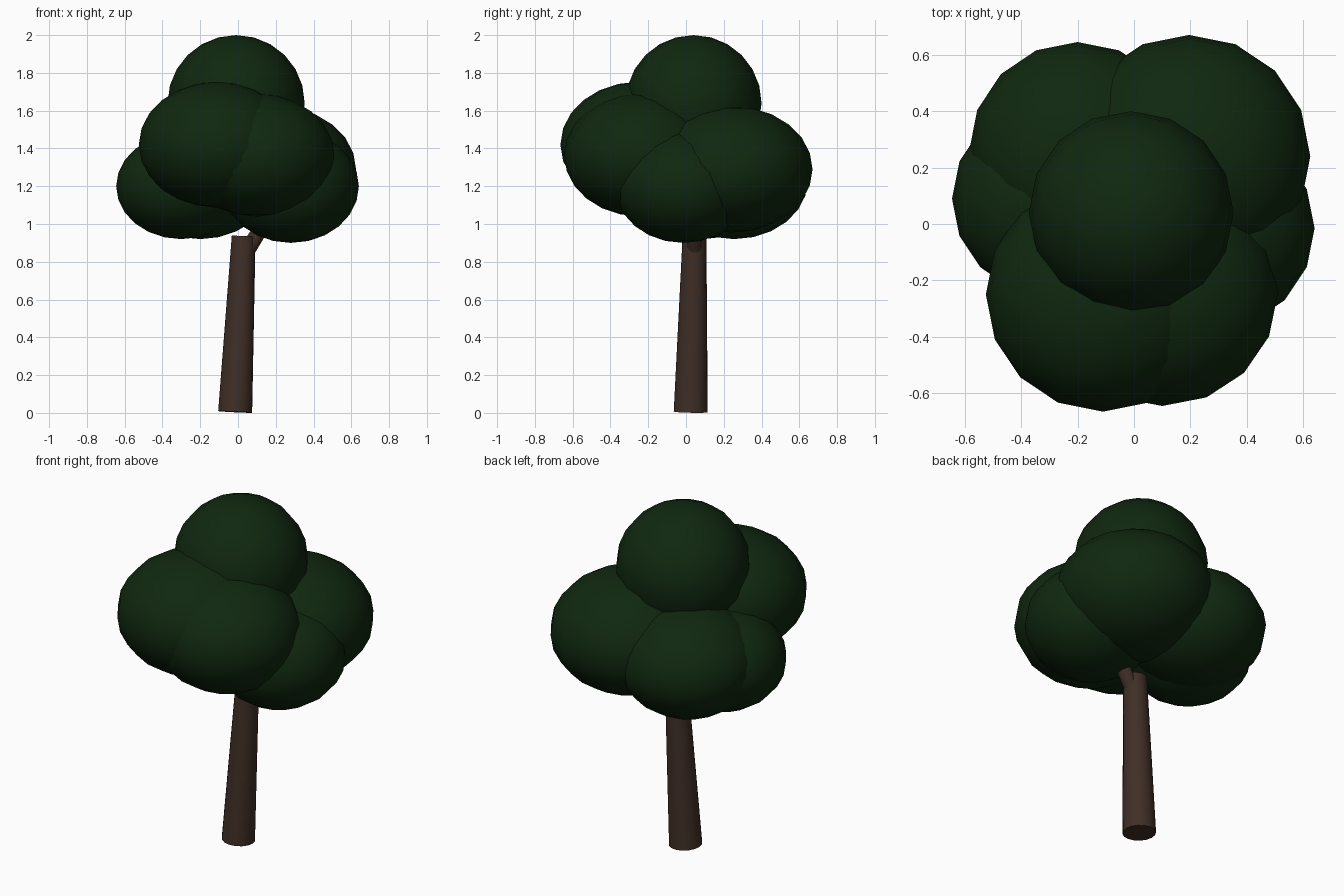
import bpy
from mathutils import Vector

cube = bpy.data.objects.get("Cube")
if cube:
    bpy.data.objects.remove(cube, do_unlink=True)


def make_material(name, rgb):
    mat = bpy.data.materials.new(name)
    mat.use_nodes = True
    colour = (*rgb, 1)
    mat.diffuse_color = colour
    bsdf = mat.node_tree.nodes["Principled BSDF"]
    bsdf.inputs["Base Color"].default_value = colour
    bsdf.inputs["Roughness"].default_value = 0.9
    return mat


leaf_green = make_material("leaf green", (0.005, 0.021, 0.005))
bark_brown = make_material("bark brown", (0.05, 0.028, 0.019))


def finish(name, mat):
    obj = bpy.context.object
    obj.name = name
    obj.data.materials.append(mat)
    bpy.ops.object.shade_smooth_by_angle()
    return obj


def clump(name, centre, size):
    """Squashed ball of foliage."""
    bpy.ops.mesh.primitive_uv_sphere_add(
        segments=16, ring_count=12, radius=1, location=centre)
    bpy.context.object.scale = size
    bpy.ops.object.transform_apply(location=False, rotation=False, scale=True)
    finish(name, leaf_green)


def limb(name, start, end, r_start, r_end):
    """Tapered round limb between two points."""
    start, end = Vector(start), Vector(end)
    axis = end - start
    bpy.ops.mesh.primitive_cone_add(
        vertices=16, radius1=r_start, radius2=r_end,
        depth=axis.length, location=(start + end) / 2)
    obj = bpy.context.object
    obj.rotation_euler = axis.to_track_quat("Z", "Y").to_euler()
    finish(name, bark_brown)


# Leaning trunk and a side branch reaching into the crown
limb("trunk", (-0.015, 0.025, 0.005), (0.03, 0.045, 0.935), 0.09, 0.063)
limb("branch", (0.055, 0.045, 0.87), (0.2, 0.045, 1.1), 0.042, 0.035)

# Crown: one top clump, four large ones around it, two low side ones
clump("crown_top", (-0.01, 0.04, 1.64), (0.363, 0.36, 0.36))
clump("crown_front_right", (-0.11, -0.25, 1.42), (0.415, 0.415, 0.333))
clump("crown_front_left", (0.1, -0.245, 1.365), (0.41, 0.4, 0.325))
clump("crown_back_left", (0.195, 0.24, 1.29), (0.43, 0.43, 0.335))
clump("crown_back_right", (-0.2, 0.255, 1.23), (0.385, 0.39, 0.31))
clump("crown_low_right", (-0.3, 0.09, 1.2), (0.345, 0.345, 0.28))
clump("crown_low_left", (0.28, -0.015, 1.2), (0.36, 0.36, 0.3))
